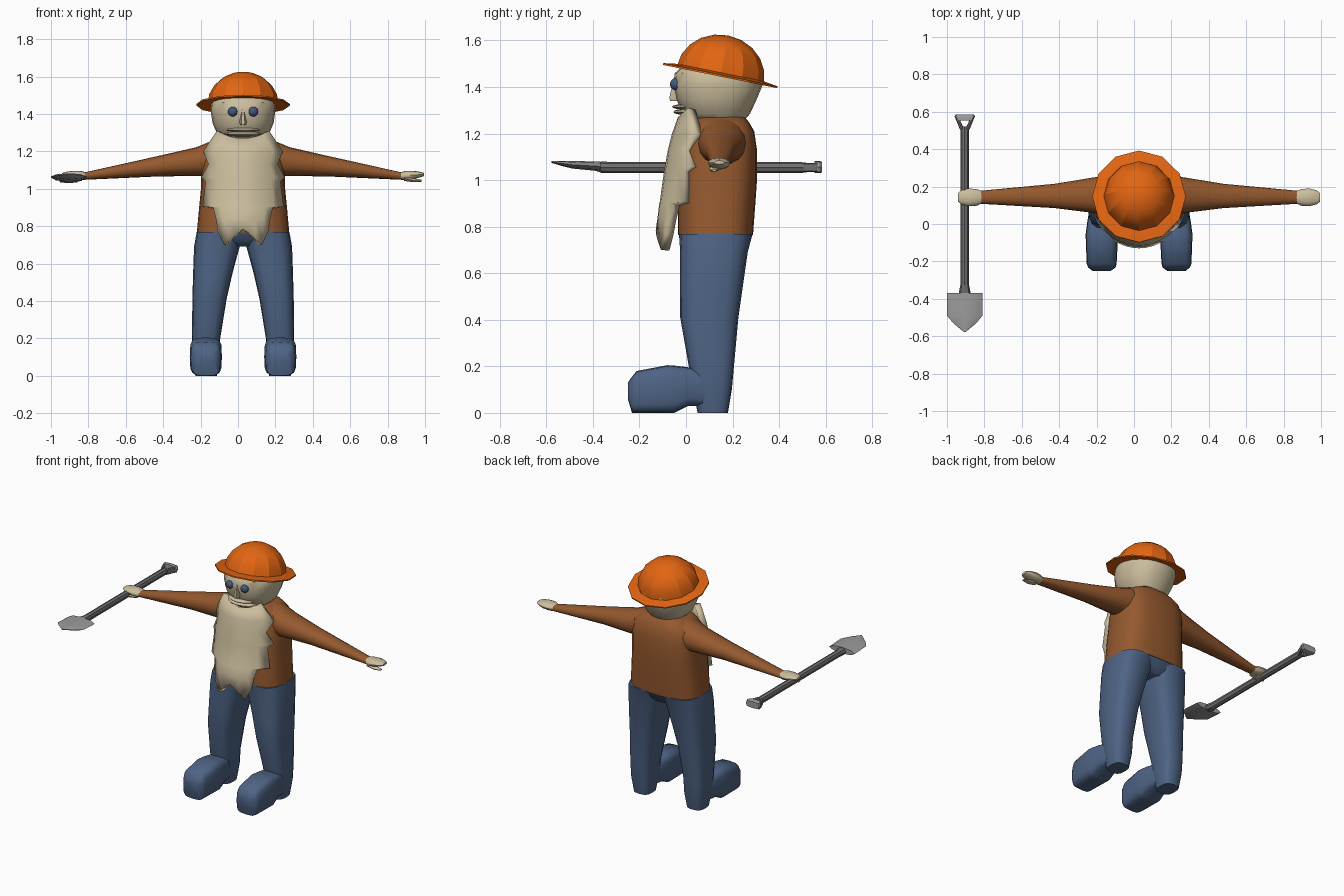
import bpy, bmesh, math
from mathutils import Matrix

CX = 0.027  # body centre line


def mat(name, r, g, b):
    m = bpy.data.materials.new(name)
    m.diffuse_color = (r, g, b, 1)
    return m


SKIN = mat("pale_skin", 0.60, 0.51, 0.34)
SHIRT = mat("brown_shirt", 0.30, 0.10, 0.028)
DENIM = mat("denim_blue", 0.075, 0.125, 0.23)
ORANGE = mat("hat_orange", 0.76, 0.13, 0.006)
EYE = mat("eye_blue", 0.06, 0.10, 0.20)
STEEL = mat("blade_grey", 0.33, 0.33, 0.33)
SHAFT = mat("handle_grey", 0.16, 0.16, 0.16)


def finish(name, bm, material, angle=40):
    bmesh.ops.recalc_face_normals(bm, faces=bm.faces)
    me = bpy.data.meshes.new(name)
    bm.to_mesh(me)
    bm.free()
    me.materials.append(material)
    ob = bpy.data.objects.new(name, me)
    bpy.context.collection.objects.link(ob)
    bpy.ops.object.select_all(action='DESELECT')
    ob.select_set(True)
    bpy.context.view_layer.objects.active = ob
    if angle:
        bpy.ops.object.shade_smooth_by_angle(angle=math.radians(angle))
    return ob


def loft(name, axis, sections, material, n=16, e=2.5, cx=CX, flip=1, angle=40):
    """Skin rounded cross-sections (t, a0, a1, b0, b1) placed along an axis."""
    bm = bmesh.new()
    rings = []
    for t, a0, a1, b0, b1 in sections:
        ring = []
        for i in range(n):
            w = 2 * math.pi * i / n
            c, s = math.cos(w), math.sin(w)
            a = (a0 + a1) / 2 + (a1 - a0) / 2 * math.copysign(abs(c) ** (2 / e), c)
            b = (b0 + b1) / 2 + (b1 - b0) / 2 * math.copysign(abs(s) ** (2 / e), s)
            x, y, z = {'x': (t, a, b), 'y': (a, t, b), 'z': (a, b, t)}[axis]
            ring.append(bm.verts.new((cx + flip * x, y, z)))
        rings.append(ring)
    for r, q in zip(rings, rings[1:]):
        for i in range(n):
            j = (i + 1) % n
            bm.faces.new((r[i], r[j], q[j], q[i]))
    bm.faces.new(rings[0])
    bm.faces.new(rings[-1])
    return finish(name, bm, material, angle)


def ball(name, loc, scale, material, u=12, v=8):
    bm = bmesh.new()
    bmesh.ops.create_uvsphere(bm, u_segments=u, v_segments=v, radius=1,
                              matrix=Matrix.Translation(loc) @ Matrix.Diagonal((*scale, 1)))
    return finish(name, bm, material, 60)


# Torso and pelvis
loft("shirt", 'z', [(0.765, -.247, .247, -.035, .288), (0.9, -.235, .235, -.035, .298),
                    (1.0, -.225, .225, -.032, .305), (1.13, -.222, .222, -.012, .305),
                    (1.21, -.205, .205, .01, .293), (1.25, -.16, .16, .03, .27),
                    (1.278, -.10, .10, .05, .245)], SHIRT, 24, 3)
loft("pelvis", 'z', [(0.69, -.10, .10, .03, .23), (0.72, -.18, .18, -.01, .26),
                     (0.768, -.246, .246, -.03, .286)], DENIM, 24, 3)

# Limbs, mirrored left and right
for side, s in (("left", 1), ("right", -1)):
    loft(side + "_leg", 'z', [(0, .14, .255, .05, .18), (.1, .125, .27, .03, .197),
                              (.2, .122, .273, .012, .206), (.41, .088, .271, -.025, .225),
                              (.55, .056, .267, -.025, .245), (.69, .018, .262, -.025, .265),
                              (.768, 0, .248, -.03, .286)], DENIM, 16, 3, flip=s)
    loft(side + "_boot", 'y', [(-.25, .15, .25, .06, .13), (-.232, .125, .272, 0, .155),
                               (-.212, .12, .28, 0, .18), (-.08, .113, .285, 0, .205),
                               (-.05, .113, .285, 0, .203), (.01, .118, .277, .03, .196),
                               (.08, .135, .265, .03, .18)], DENIM, 16, 4, flip=s, angle=50)
    loft(side + "_arm", 'x', [(.11, .05, .26, 1.06, 1.268), (.17, .05, .258, 1.065, 1.255),
                              (.25, .06, .248, 1.068, 1.222), (.45, .085, .215, 1.066, 1.176),
                              (.845, .108, .178, 1.048, 1.088)], SHIRT, 16, 2.2, flip=s)
    loft(side + "_hand", 'x', [(.83, .115, .172, 1.05, 1.085), (.87, .097, .187, 1.045, 1.096),
                               (.91, .095, .19, 1.05, 1.096), (.95, .105, .18, 1.062, 1.09),
                               (.968, .12, .165, 1.068, 1.084)], SKIN, 12, 2.2, flip=s)
    loft(side + "_thumb", 'x', [(.86, .10, .15, 1.042, 1.07), (.91, .10, .14, 1.035, 1.056),
                                (.955, .112, .13, 1.037, 1.048)], SKIN, 8, 2, flip=s)
    ball(side + "_eye", (CX + s * .055, -.045, 1.412), (.026, .024, .026), EYE)

# Head and face
loft("head", 'z', [(1.25, -.10, .10, .04, .245), (1.285, -.135, .135, -.015, .275),
                   (1.35, -.163, .163, -.042, .305), (1.41, -.172, .172, -.055, .33),
                   (1.46, -.17, .17, -.048, .325), (1.53, -.11, .11, .03, .25)], SKIN, 20, 2.3)
loft("nose", 'z', [(1.34, -.014, .014, -.072, -.02), (1.355, -.019, .019, -.075, -.02),
                   (1.425, -.008, .008, -.058, -.02)], SKIN, 6, 2)
ball("upper_lip", (CX, .01, 1.315), (.095, .07, .013), SKIN)
ball("lower_lip", (CX, .01, 1.293), (.10, .065, .014), SKIN)

# Ragged beard: rows of (height, half width, front depth), wrapped around the chest
rows = [(1.27, .14, -.035), (1.20, .213, -.06), (1.13, .185, -.078), (1.06, .225, -.09),
        (1.04, .20, -.094), (.905, .217, -.113), (.90, .16, -.115), (.84, .145, -.122),
        (0, .135, -.13)]
tips = (.785, .762, .735, .70, .77)
bm = bmesh.new()
grid = []
for k, (z, hw, yf) in enumerate(rows):
    line = []
    for i in range(-4, 5):
        x = hw * i / 4
        zz = z + (.04 * (abs(i) / 4) ** 2 if k == 0 else 0)
        if k == len(rows) - 1:
            zz = tips[abs(i)]
        line.append(bm.verts.new((CX + x, yf + 2.2 * x * x, zz)))
    grid.append(line)
for r, q in zip(grid, grid[1:]):
    for i in range(8):
        bm.faces.new((r[i], q[i], q[i + 1], r[i + 1]))
beard = finish("beard", bm, SKIN, 40)
front = sum(p.normal.y for p in beard.data.polygons) < 0
sol = beard.modifiers.new("thickness", 'SOLIDIFY')
sol.thickness = .04
sol.offset = -1 if front else 1

# Hard hat: faceted dome on a twelve-sided brim, tipped back
hat = Matrix.Translation((CX, .147, 1.45)) @ Matrix.Rotation(-.2, 4, 'X')


def lathe(name, profile, material, n=12):
    bm = bmesh.new()
    rings = [[bm.verts.new((r * math.sin(2 * math.pi * i / n), r * math.cos(2 * math.pi * i / n), z))
              for i in range(n)] for r, z in profile]
    for r, q in zip(rings, rings[1:]):
        for i in range(n):
            j = (i + 1) % n
            bm.faces.new((r[i], r[j], q[j], q[i]))
    bmesh.ops.remove_doubles(bm, verts=bm.verts, dist=.0005)
    bm.transform(hat)
    return finish(name, bm, material, 20)


lathe("hat_dome", [(.19 * math.cos(a), .005 + .17 * math.sin(a))
                   for a in (math.pi / 2 * k / 5 for k in range(6))], ORANGE)
lathe("hat_brim", [(.15, .012), (.19, .012), (.25, .003), (.25, -.005), (.19, .002),
                   (.15, .002), (.15, .012)], ORANGE)

# Shovel held in the right hand
SX = -.905
loft("shovel_handle", 'y', [(-.40, -.03, .03, 1.045, 1.07), (-.36, -.03, .03, 1.03, 1.08),
                            (-.32, -.022, .022, 1.03, 1.078), (.49, -.022, .022, 1.03, 1.078),
                            (.52, -.026, .026, 1.034, 1.074)], SHAFT, 8, 2, SX, angle=30)
loft("shovel_blade", 'y', [(-.368, -.095, .095, 1.038, 1.08), (-.49, -.095, .095, 1.05, 1.082),
                           (-.53, -.062, .062, 1.06, 1.083), (-.578, -.004, .004, 1.074, 1.082)],
     STEEL, 8, 2, SX, angle=30)
for s in (1, -1):
    loft("grip_arm", 'y', [(.505, .002, .026, 1.034, 1.074), (.565, .03, .05, 1.034, 1.074)],
         SHAFT, 8, 3, SX, s, angle=30)
loft("grip_bar", 'y', [(.553, -.045, .045, 1.03, 1.082), (.575, -.055, .055, 1.03, 1.082),
                       (.585, -.05, .05, 1.034, 1.078)], STEEL, 8, 4, SX, angle=30)
